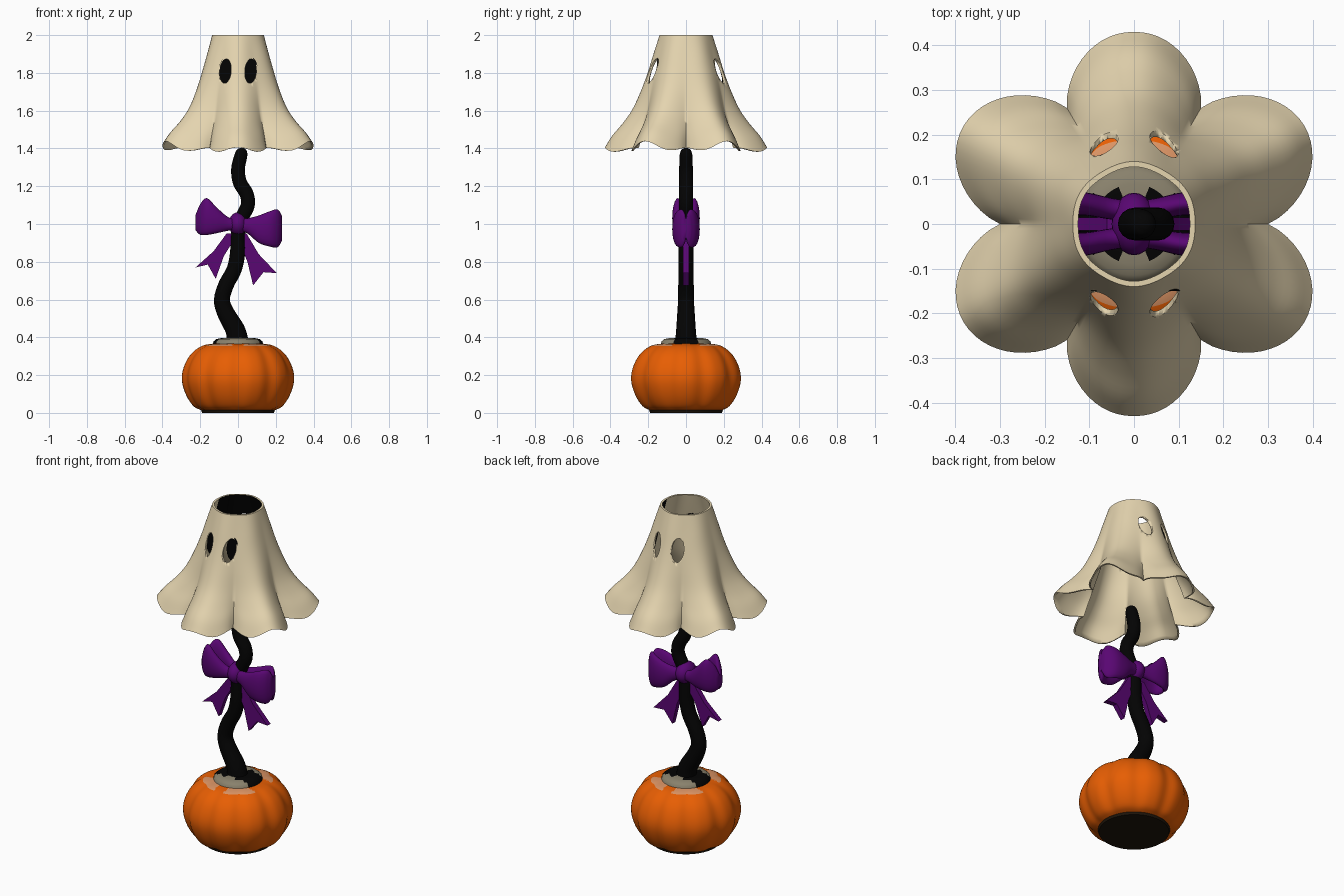
import bpy, bmesh, math
from mathutils import Vector

if "Cube" in bpy.data.objects:
    bpy.data.objects.remove(bpy.data.objects["Cube"])

TAU = math.tau


def material(name, rgb):
    m = bpy.data.materials.new(name)
    m.diffuse_color = (*rgb, 1)
    m.use_nodes = True
    m.node_tree.nodes["Principled BSDF"].inputs["Base Color"].default_value = m.diffuse_color
    return m


CREAM = material("cream cloth", (0.78, 0.66, 0.43))
BLACK = material("black", (0.001, 0.001, 0.001))
ORANGE = material("pumpkin orange", (0.80, 0.112, 0.001))
PEACH = material("pale orange", (0.72, 0.30, 0.13))
PURPLE = material("purple ribbon", (0.10, 0.002, 0.17))
BROWN = material("dark brown", (0.012, 0.007, 0.003))
GREY = material("dull cream", (0.25, 0.22, 0.15))


def spline(pts, steps):
    """Catmull-Rom samples through a list of tuples."""
    p = [Vector(q) for q in pts]
    p = [2 * p[0] - p[1]] + p + [2 * p[-1] - p[-2]]
    out = []
    for i in range(1, len(p) - 2):
        a, b, c, d = p[i - 1:i + 3]
        for s in range(steps):
            t = s / steps
            out.append(0.5 * (2 * b + (c - a) * t + (2 * a - 5 * b + 4 * c - d) * t * t
                              + (3 * b - a - 3 * c + d) * t ** 3))
    return out + [p[-2]]


def finish(name, bm, mats, rule=None, angle=40):
    bmesh.ops.recalc_face_normals(bm, faces=bm.faces[:])
    if rule:
        for f in bm.faces:
            f.material_index = rule(f)
    me = bpy.data.meshes.new(name)
    bm.to_mesh(me)
    bm.free()
    ob = bpy.data.objects.new(name, me)
    bpy.context.collection.objects.link(ob)
    for m in mats:
        me.materials.append(m)
    bpy.ops.object.select_all(action='DESELECT')
    bpy.context.view_layer.objects.active = ob
    ob.select_set(True)
    bpy.ops.object.shade_smooth_by_angle(angle=math.radians(angle))
    return ob


def loft(name, rings, mats, rule=None, looped=False, angle=40):
    """Skin equal-sized rings of points; cap the ends unless looped."""
    bm = bmesh.new()
    vs = [[bm.verts.new(p) for p in r] for r in rings]
    n = len(vs[0])
    for a, b in zip(vs, vs[1:] + ([vs[0]] if looped else [])):
        for i in range(n):
            j = (i + 1) % n
            bm.faces.new((a[i], a[j], b[j], b[i]))
    if not looped:
        bm.faces.new(vs[0])
        bm.faces.new(vs[-1])
    return finish(name, bm, mats, rule, angle)


def ring(n, f):
    return [f(TAU * i / n) for i in range(n)]


# Ghost shade: six cloth folds, (height, fold radius, valley radius)
shade_profile = spline([(2.0, .14, .137), (1.9, .172, .163), (1.8, .203, .19),
                        (1.7, .24, .214), (1.6, .285, .235), (1.52, .338, .257),
                        (1.45, .392, .28), (1.378, .43, .30)], 4)


def shade_ring(row, inset):
    z, rp, rv = row
    t = (2.0 - z) / 0.622

    def point(a):
        fold = abs(math.sin(3 * a)) ** (2 - 1.15 * t)
        r = rv + (rp - rv) * fold - inset
        side = abs(math.cos(a)) * fold
        r += 0.012 * side * t ** 3
        lift = t ** 4 * 0.026 * math.cos(6 * a) ** 2 + t ** 3 * 0.04 * side * fold ** 2
        return (r * math.cos(a), r * math.sin(a), z + lift)
    return ring(144, point)


def shade_rule(f):
    c = f.calc_center_median()
    inside = f.normal.x * c.x + f.normal.y * c.y < 0
    return 1 if inside and c.z > 1.67 and c.y > 0 else 0


shade = loft("ghost_shade",
             [shade_ring(r, 0) for r in shade_profile]
             + [shade_ring(r, 0.012) for r in reversed(shade_profile)],
             [CREAM, BLACK], shade_rule, looped=True, angle=60)

# Eye holes, cut through front and back, with thin dark plates behind the front pair
for side, label in ((-1, "left"), (1, "right")):
    def eye(y, grow=0.0):
        return ring(24, lambda a: (side * 0.067 + (0.031 + grow) * math.cos(a)
                                   + 0.004 * math.sin(a),
                                   y, 1.81 + (0.065 + grow) * math.sin(a)))
    cutter = loft("eye_cutter", [eye(-0.5), eye(0.5)], [CREAM])
    cutter.hide_render = True
    mod = shade.modifiers.new("eye", 'BOOLEAN')
    mod.operation, mod.object, mod.solver = 'DIFFERENCE', cutter, 'EXACT'
    bpy.context.view_layer.objects.active = shade
    bpy.ops.object.modifier_apply(modifier=mod.name)
    bpy.data.objects.remove(cutter)
    loft(f"eye_plate_{label}", [eye(-0.150, 0.006), eye(-0.146, 0.006)], [BLACK])

# Wavy stem: (x, z, radius)
path = spline([(0, .37, .058), (-.015, .44, .052), (-.065, .53, .046), (-.085, .6, .042),
               (-.062, .68, .041), (-.02, .76, .04), (-.002, .85, .04), (0, .95, .038),
               (.02, 1.03, .037), (.052, 1.1, .037), (.045, 1.16, .037), (.01, 1.22, .037),
               (0, 1.29, .036), (.015, 1.36, .034), (.022, 1.39, .026), (.024, 1.402, .01)], 4)
rings = []
for i, (x, z, r) in enumerate(path):
    a, b = path[max(i - 1, 0)], path[min(i + 1, len(path) - 1)]
    t = Vector((b[0] - a[0], b[1] - a[1])).normalized()
    rings.append(ring(16, lambda u: (x + r * math.cos(u) * t.y, r * math.sin(u),
                                     z - r * math.cos(u) * t.x)))
loft("stem", rings, [BLACK])

# Softly ribbed pumpkin: (radius, height)
pumpkin_profile = spline([(.19, .012), (.235, .035), (.275, .095), (.297, .17), (.288, .24),
                          (.25, .31), (.19, .355), (.12, .368)], 4)


def pumpkin_ring(r, z):
    def point(a):
        k = r * (1 - 0.045 * math.sin(5 * a) ** 4)
        return (k * math.cos(a), k * math.sin(a), z)
    return ring(120, point)


def pumpkin_rule(f):
    c = f.calc_center_median()
    return 1 if c.z > 0.356 and abs(c.y) > 0.07 and abs(c.x) > 0.03 else 0


loft("pumpkin", [pumpkin_ring(r, z) for r, z in pumpkin_profile], [ORANGE, PEACH],
     pumpkin_rule, angle=60)


# Foot disc and the two-coloured cap around the stem
def disc(r, z):
    return ring(48, lambda a: (r * math.cos(a), r * math.sin(a), z))


loft("foot", [disc(.19, 0), disc(.195, .014)], [BROWN])
loft("pumpkin_cap", [disc(.135, .355), disc(.13, .378), disc(.115, .39), disc(.09, .396),
                     disc(.05, .398)], [BLACK, GREY],
     lambda f: 1 if abs(f.calc_center_median().y) > 0.065 else 0)

# Bow loops, front and back halves joining at the outer end:
# (x, low z, high z, centre depth, half depth)
loops = {
    "right": [(.0, .965, 1.03, .03, .02), (.05, .95, 1.03, .034, .024),
              (.11, .90, 1.045, .045, .026), (.17, .88, 1.068, .043, .028),
              (.21, .877, 1.077, .024, .028), (.232, .91, 1.045, .01, .014)],
    "left": [(.0, .97, 1.03, .03, .02), (-.05, .965, 1.035, .034, .024),
             (-.11, .952, 1.085, .045, .026), (-.165, .942, 1.137, .043, .028),
             (-.2, .943, 1.105, .024, .028), (-.224, .965, 1.05, .01, .014)],
}
for side, stations in loops.items():
    for label, s in (("front", -1), ("back", 1)):
        rings = []
        for x, lo, hi, y, d in spline(stations, 4):
            rings.append(ring(20, lambda a: (x, s * y + d * math.sin(a),
                                             (lo + hi) / 2 + (hi - lo) / 2 * math.cos(a))))
        loft(f"bow_loop_{side}_{label}", rings, [PURPLE], angle=60)

# Bow tails: flat notched ribbons
tails = {
    "right": [(-.01, .95), (.045, .95), (.11, .84), (.205, .74), (.135, .745), (.08, .675),
              (.05, .80)],
    "left": [(.0, .95), (-.06, .95), (-.13, .855), (-.225, .77), (-.16, .785), (-.118, .71),
             (-.075, .83)],
}
for side, outline in tails.items():
    loft(f"bow_tail_{side}", [[(x, y, z) for x, z in outline] for y in (-.015, .015)],
         [PURPLE])

# Bow knot around the stem
bm = bmesh.new()
bmesh.ops.create_uvsphere(bm, u_segments=24, v_segments=14, radius=1)
for v in bm.verts:
    v.co = (0.05 * v.co.x, 0.07 * v.co.y, 1.0 + 0.062 * v.co.z)
finish("bow_knot", bm, [PURPLE])
